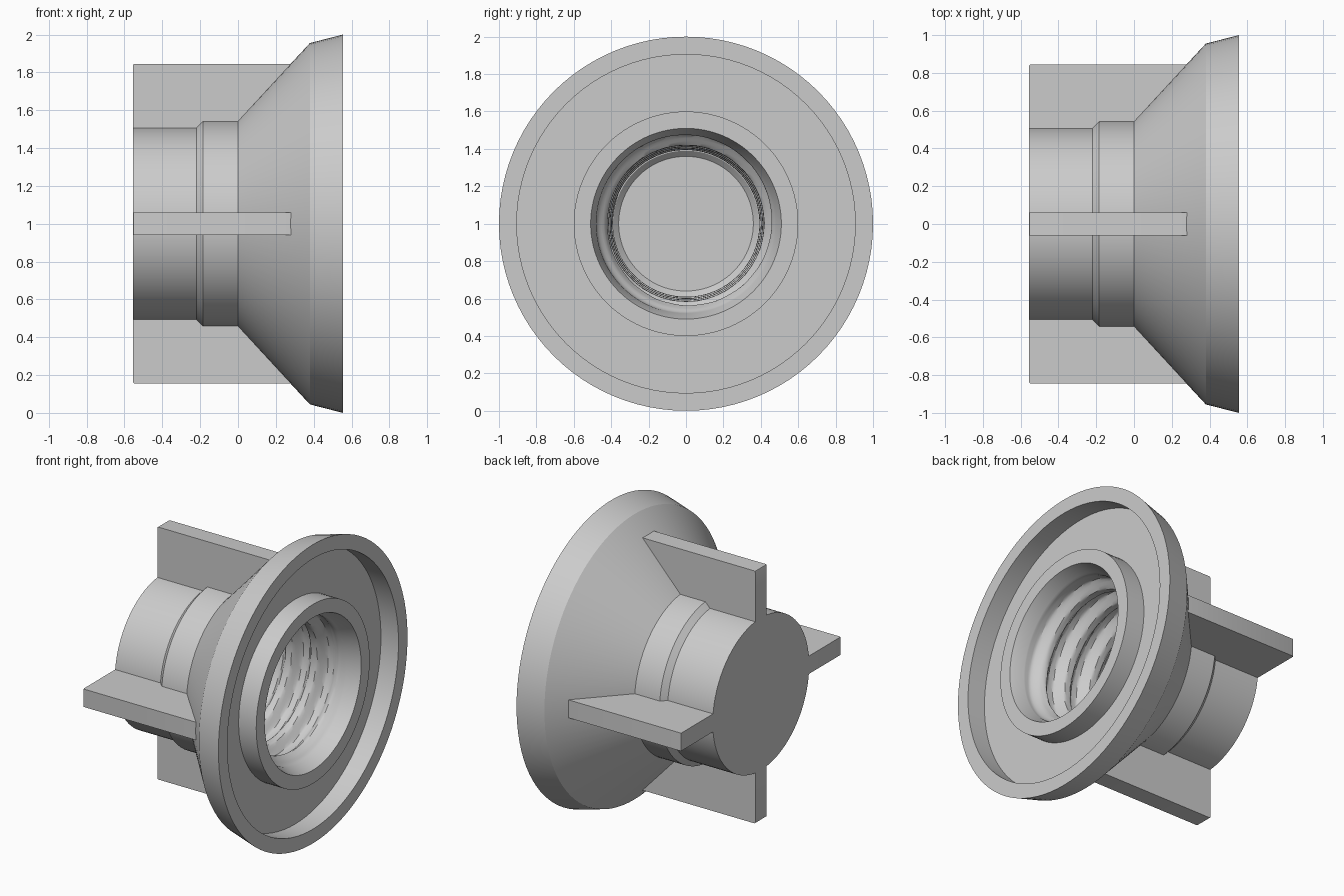
import bpy, bmesh, math
from mathutils import Matrix

if "Cube" in bpy.data.objects:
    bpy.data.objects.remove(bpy.data.objects["Cube"])

SEGMENTS = 96
AXIS_Z = 1.0

grey = bpy.data.materials.new("light_grey")
grey.use_nodes = True
grey.diffuse_color = (0.6, 0.6, 0.6, 1)
grey.node_tree.nodes["Principled BSDF"].inputs["Base Color"].default_value = grey.diffuse_color


def finish(bm, name):
    bmesh.ops.recalc_face_normals(bm, faces=bm.faces)
    mesh = bpy.data.meshes.new(name)
    bm.to_mesh(mesh)
    bm.free()
    mesh.materials.append(grey)
    obj = bpy.data.objects.new(name, mesh)
    bpy.context.collection.objects.link(obj)
    bpy.ops.object.select_all(action="DESELECT")
    obj.select_set(True)
    bpy.context.view_layer.objects.active = obj
    bpy.ops.object.shade_smooth_by_angle(angle=math.radians(30))
    return obj


# Outer shell from closed end to flared rim, then recess and raised collar
shell = [(-0.555, 0.51), (-0.22, 0.51), (-0.185, 0.545), (0, 0.545),
         (0.38, 0.955), (0.555, 1.0), (0.555, 0.905), (0.425, 0.905),
         (0.425, 0.6), (0.555, 0.6), (0.555, 0.51)]

# Tapered bore carrying an internal screw thread
BORE_FRONT, BORE_BACK, PITCH, STEPS = 0.47, -0.46, 0.18, 90


def bore_radius(x, angle):
    t = (BORE_FRONT - x) / (BORE_FRONT - BORE_BACK)
    phase = (x / PITCH - angle / math.tau) % 1
    ridge = min(1, max(0, 1.5 - 4 * abs(phase - 0.5)))
    fade = min(1, t * 8, (1 - t) * 8)
    return 0.48 - 0.04 * t - 0.055 * ridge * fade


rings = [(x, lambda a, r=r: r) for x, r in shell]
for i in range(STEPS + 1):
    x = BORE_FRONT + (BORE_BACK - BORE_FRONT) * i / STEPS
    rings.append((x, lambda a, x=x: bore_radius(x, a)))
rings += [(-0.47, lambda a: 0.39), (-0.5, lambda a: 0.36)]

bm = bmesh.new()
loops = []
for x, radius in rings:
    loop = []
    for k in range(SEGMENTS):
        a = math.tau * k / SEGMENTS
        r = radius(a)
        loop.append(bm.verts.new((x, r * math.cos(a), AXIS_Z + r * math.sin(a))))
    loops.append(loop)
for p, q in zip(loops, loops[1:]):
    for k in range(SEGMENTS):
        n = (k + 1) % SEGMENTS
        bm.faces.new((p[k], p[n], q[n], q[k]))
bm.faces.new(loops[0])
bm.faces.new(loops[-1])
finish(bm, "threaded_flanged_body")

# Four grip fins around the axis
X0, X1, R0, R1, THICK = -0.555, 0.28, 0.495, 0.845, 0.12
for i, side in enumerate(("left", "top", "right", "bottom")):
    bm = bmesh.new()
    bmesh.ops.create_cube(bm, size=1)
    bmesh.ops.scale(bm, vec=(X1 - X0, R1 - R0, THICK), verts=bm.verts)
    bmesh.ops.translate(bm, vec=((X0 + X1) / 2, (R0 + R1) / 2, 0), verts=bm.verts)
    back = [e for e in bm.edges if all(v.co.x < 0 and v.co.y > 0.6 for v in e.verts)]
    bmesh.ops.bevel(bm, geom=back, offset=0.008, segments=2, affect="EDGES", profile=0.5)
    turn = Matrix.Translation((0, 0, AXIS_Z)) @ Matrix.Rotation(i * math.pi / 2, 4, "X")
    bmesh.ops.transform(bm, matrix=turn, verts=bm.verts)
    finish(bm, "grip_fin_" + side)
